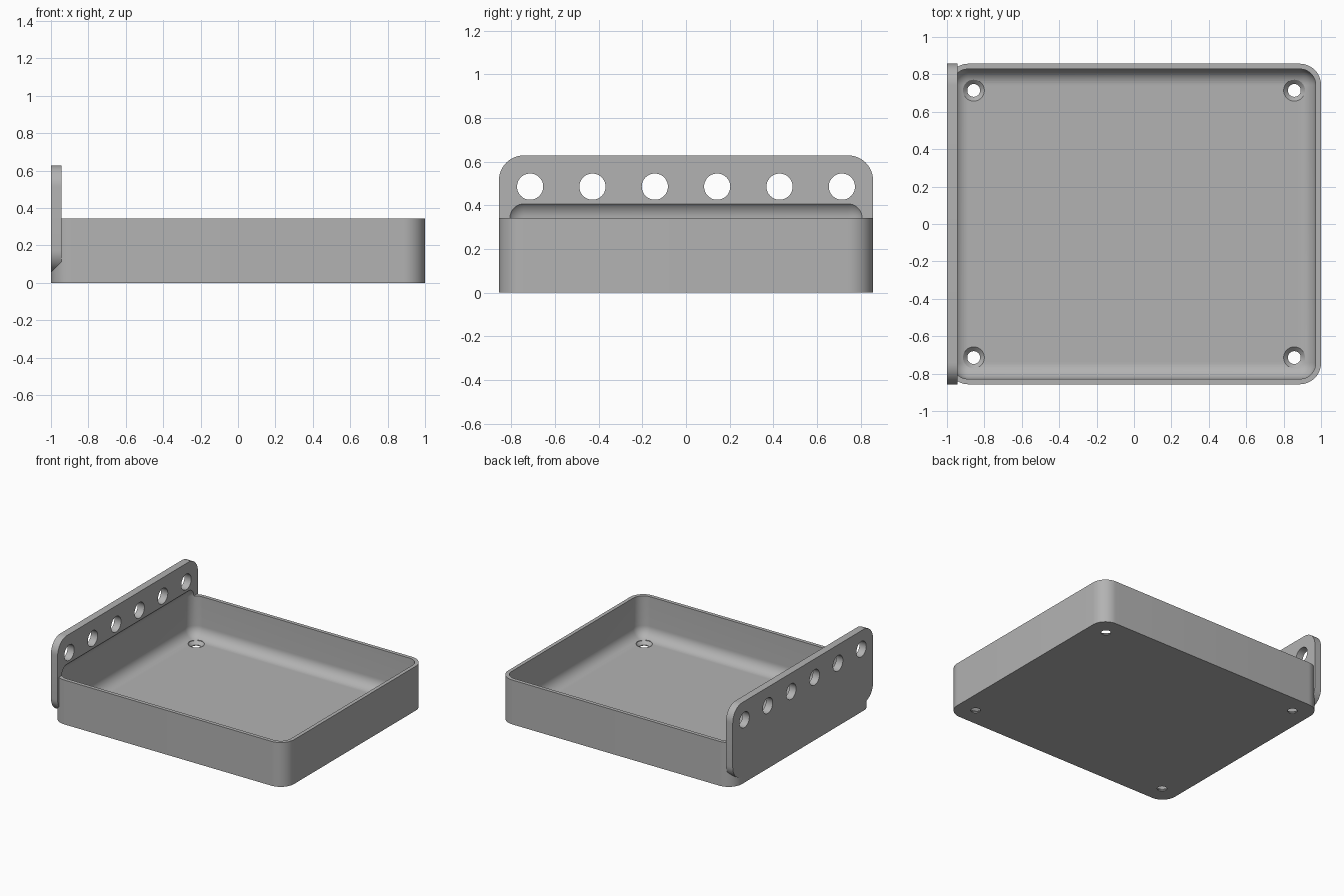
import bpy, bmesh, math
from mathutils import Matrix, Vector

if "Cube" in bpy.data.objects:
    bpy.data.objects.remove(bpy.data.objects["Cube"], do_unlink=True)

U = 2 / 70  # one design unit in scene units

grey = bpy.data.materials.new("plain grey")
grey.use_nodes = True
COLOUR = (0.45, 0.45, 0.45, 1)
grey.diffuse_color = COLOUR
grey.node_tree.nodes["Principled BSDF"].inputs["Base Color"].default_value = COLOUR


def finish(bm, name):
    bmesh.ops.scale(bm, vec=(U, U, U), verts=bm.verts)
    bmesh.ops.recalc_face_normals(bm, faces=bm.faces)
    mesh = bpy.data.meshes.new(name)
    bm.to_mesh(mesh)
    bm.free()
    mesh.materials.append(grey)
    ob = bpy.data.objects.new(name, mesh)
    bpy.context.collection.objects.link(ob)
    return ob


def rounded_box(name, low, high, radius, axis=None, segments=12):
    """Box with edges along one axis rounded, or every edge when axis is None."""
    low, high = Vector(low), Vector(high)
    bm = bmesh.new()
    bmesh.ops.create_cube(bm, size=1)
    bmesh.ops.scale(bm, vec=high - low, verts=bm.verts)
    bmesh.ops.translate(bm, vec=(low + high) / 2, verts=bm.verts)
    edges = [e for e in bm.edges if axis is None
             or abs((e.verts[0].co - e.verts[1].co)[axis]) > 0.1]
    bmesh.ops.bevel(bm, geom=edges, offset=radius, offset_type='OFFSET',
                    segments=segments, profile=0.5, affect='EDGES')
    return finish(bm, name)


def turned(name, profile, place, sides=48):
    """Solid of revolution from (radius, height) pairs, moved by a matrix."""
    bm = bmesh.new()
    rings = [[bm.verts.new((r * math.cos(2 * math.pi * i / sides),
                            r * math.sin(2 * math.pi * i / sides), h))
              for i in range(sides)] for r, h in profile]
    for a, b in zip(rings, rings[1:]):
        for i in range(sides):
            j = (i + 1) % sides
            bm.faces.new((a[i], a[j], b[j], b[i]))
    bm.faces.new(rings[0])
    bm.faces.new(rings[-1])
    bmesh.ops.transform(bm, matrix=place, verts=bm.verts)
    return finish(bm, name)


def combine(target, other, operation):
    mod = target.modifiers.new(operation.lower(), 'BOOLEAN')
    mod.operation, mod.solver, mod.object = operation, 'EXACT', other
    bpy.context.view_layer.objects.active = target
    bpy.ops.object.modifier_apply(modifier=mod.name)
    bpy.data.objects.remove(other, do_unlink=True)


# Tray body joined with the upright side plate
tray = rounded_box("tray", (-35, -30, 0), (35, 30, 12), 4, axis=2)
plate = rounded_box("side_plate", (-35, -30, 2), (-33, 30, 22), 4, axis=0)
combine(tray, plate, 'UNION')

# Hollow with rounded edges, biting slightly into the plate
hollow = rounded_box("hollow", (-34, -29, 1), (34, 29, 15), 3)
combine(tray, hollow, 'DIFFERENCE')

# Countersunk screw holes in the floor
for x in (-30, 30):
    for y in (-25, 25):
        hole = turned("screw_hole", [(1.2, -1), (1.2, 0.2), (2, 1), (2, 3)],
                      Matrix.Translation((x, y, 0)))
        combine(tray, hole, 'DIFFERENCE')

# Row of round holes along the plate
for i in range(6):
    place = Matrix.Translation((-34, -25 + 10 * i, 17)) @ Matrix.Rotation(math.pi / 2, 4, 'Y')
    hole = turned("plate_hole", [(2.1, -3), (2.1, 3)], place)
    combine(tray, hole, 'DIFFERENCE')

# Smooth the rounded edges, keep the corners crisp
bpy.ops.object.select_all(action='DESELECT')
tray.select_set(True)
bpy.context.view_layer.objects.active = tray
bpy.ops.object.shade_smooth_by_angle(angle=math.radians(30))
